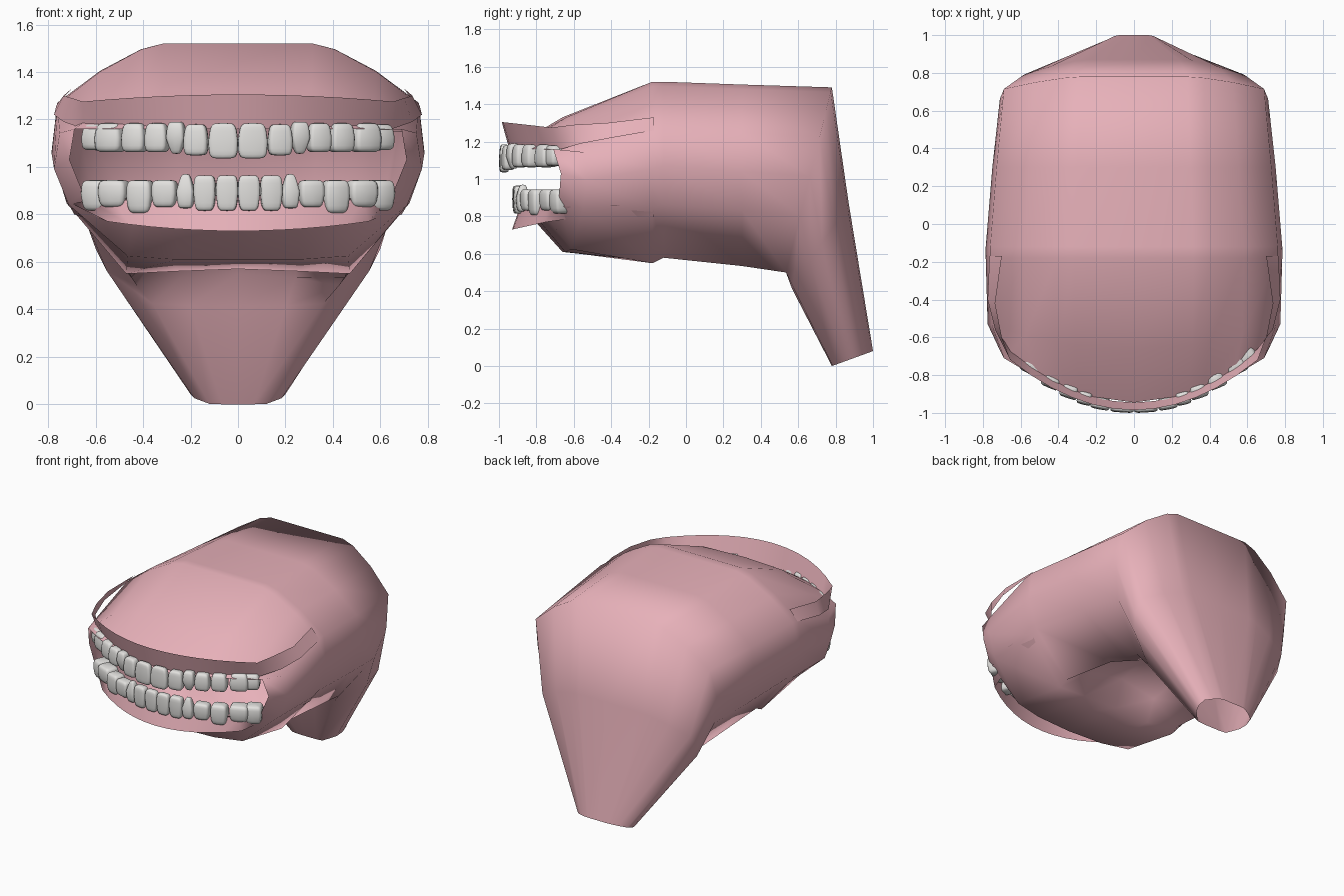
import bpy, bmesh, math
from mathutils import Vector, Matrix

if "Cube" in bpy.data.objects:
    bpy.data.objects.remove(bpy.data.objects["Cube"])


def material(name, rgb):
    m = bpy.data.materials.new(name)
    m.diffuse_color = (*rgb, 1)
    m.use_nodes = True
    m.node_tree.nodes["Principled BSDF"].inputs["Base Color"].default_value = m.diffuse_color
    return m


PINK = material("gum pink", (0.82, 0.45, 0.50))
WHITE = material("tooth grey white", (0.76, 0.75, 0.73))


def finish(bm, name, mat, angle):
    bmesh.ops.recalc_face_normals(bm, faces=bm.faces)
    me = bpy.data.meshes.new(name)
    bm.to_mesh(me)
    bm.free()
    me.materials.append(mat)
    ob = bpy.data.objects.new(name, me)
    bpy.context.collection.objects.link(ob)
    bpy.ops.object.select_all(action='DESELECT')
    ob.select_set(True)
    bpy.context.view_layer.objects.active = ob
    bpy.ops.object.shade_smooth_by_angle(angle=math.radians(angle))


def loft(rows, closed):
    """Skin rows of points; closed joins each row into a ring."""
    bm = bmesh.new()
    vs = [[bm.verts.new(p) for p in r] for r in rows]
    n = len(rows[0])
    for a, b in zip(vs, vs[1:]):
        for i in range(n if closed else n - 1):
            j = (i + 1) % n
            bm.faces.new((a[i], a[j], b[j], b[i]))
    return bm


def flip(p):
    return (-p[0], p[1], p[2])


# Mouth bag: one half outline, from roof centre round the cheek to floor centre
OUTLINE = list(zip((0, .4, .52, .74, .97, 1, .92, .6, .34, 0),
                   (1, 1, .975, .88, .74, .53, .32, .02, 0, 0)))


def ring(width, top, bottom, bow=0, lift=0, square=1):
    """Outline stretched between a top and a bottom (y, z) point."""
    half = []
    for u, v in OUTLINE:
        v = min(1, max(0, .5 + (v - .5) * square))
        y = bottom[0] + (top[0] - bottom[0]) * v + bow * u * u
        z = bottom[1] + (top[1] - bottom[1]) * v
        if v < .01:
            z += lift * max(0, 1 - u ** 2 * 2.2)
        half.append((u * width, y, z))
    return half + [flip(p) for p in half[-2:0:-1]]


rings = [
    ring(.71, (-.945, 1.16), (-.885, .86), bow=.25, square=2.2),  # lip opening
    ring(.775, (-.66, 1.33), (-.66, .61), bow=.13),               # behind the gums
    ring(.785, (-.18, 1.52), (-.18, .53), lift=.04),              # widest part
    ring(.785, (-.12, 1.52), (-.12, .56), lift=.2),               # tongue hollow
    ring(.75, (.3, 1.505), (.3, .515), lift=.34),
    ring(.71, (.78, 1.49), (.53, .48), lift=.07),                 # turn into throat
    ring(.6, (.87, .87), (.566, .415)),
    ring(.2, (1, .08), (.78, 0)),                                 # throat end
]
finish(loft(rings, True), "mouth_bag", PINK, 120)


# Gum flaps: curved front strip from tooth line to free edge, then along the cheeks
def arc(y0, k, z, x_max, dz=0):
    xs = [x_max * i / 6 for i in range(7)]
    return [(x, y0 + k * x * x, z + dz * (x / x_max) ** 2) for x in xs]


def flap(name, tooth_line, free_edge):
    rows = [[flip(p) for p in r[:0:-1]] + r for r in (tooth_line, free_edge)]
    finish(loft(rows, False), name, PINK, 60)


flap("upper_gum",
     arc(-.945, .66, 1.16, .65) + [(.735, -.56, 1.19), (.775, -.4, 1.22), (.765, -.17, 1.26)],
     arc(-.985, .62, 1.305, .655, -.03) + [(.7, -.6, 1.29), (.735, -.42, 1.3), (.7, -.17, 1.33)])
flap("lower_gum",
     arc(-.885, .49, .86, .63) + [(.7, -.56, .845), (.725, -.4, .86), (.725, -.17, .865)],
     arc(-.93, .6, .73, .55, .04) + [(.6, -.6, .79), (.66, -.4, .79), (.69, -.17, .8)])


# Teeth: rounded blocks, narrowed towards the root and (canines) the tip
def squash(v, e):
    return math.copysign(abs(v) ** e, v)


def add_tooth(bm, x, y, w, d, bite, root, turn, tip):
    new = bmesh.ops.create_uvsphere(bm, u_segments=16, v_segments=10, radius=1)["verts"]
    spin = Matrix.Rotation(turn, 3, 'Z')
    for v in new:
        r = math.hypot(v.co.x, v.co.y)
        a = math.atan2(v.co.y, v.co.x)
        t = squash(v.co.z, .5)               # +1 at the biting end
        k = r ** .35 if r > 1e-5 else 0
        k *= 1 - tip * max(t, 0) - .14 * max(-t, 0)
        p = spin @ Vector((squash(math.cos(a), .4) * k * w / 2,
                           squash(math.sin(a), .4) * k * d / 2, 0))
        v.co = (x + p.x, y + p.y, (bite + root) / 2 + t * (bite - root) / 2)


def tooth_row(name, y0, k, teeth):
    """Teeth (x, width, biting height, root height) set along a parabola."""
    bm = bmesh.new()
    for i, (x, w, bite, root) in enumerate(teeth):
        turn = .65 * math.atan(2 * k * x)
        for s in (1, -1):
            add_tooth(bm, s * x, y0 + k * x * x, w, .045 + .11 * x,
                      bite, root, s * turn, .5 if i == 2 else .02)
    finish(bm, name, WHITE, 60)


tooth_row("upper_teeth", -.975, .8, [
    (.062, .126, 1.035, 1.185), (.177, .104, 1.048, 1.18), (.26, .08, 1.055, 1.19),
    (.34, .1, 1.062, 1.185), (.433, .106, 1.062, 1.185), (.535, .125, 1.062, 1.185),
    (.593, .115, 1.07, 1.18)])
tooth_row("lower_teeth", -.905, .67, [
    (.046, .094, .965, .815), (.14, .094, .965, .815), (.22, .075, .97, .825),
    (.308, .108, .945, .83), (.41, .112, .945, .805), (.52, .128, .945, .83),
    (.595, .115, .945, .815)])
